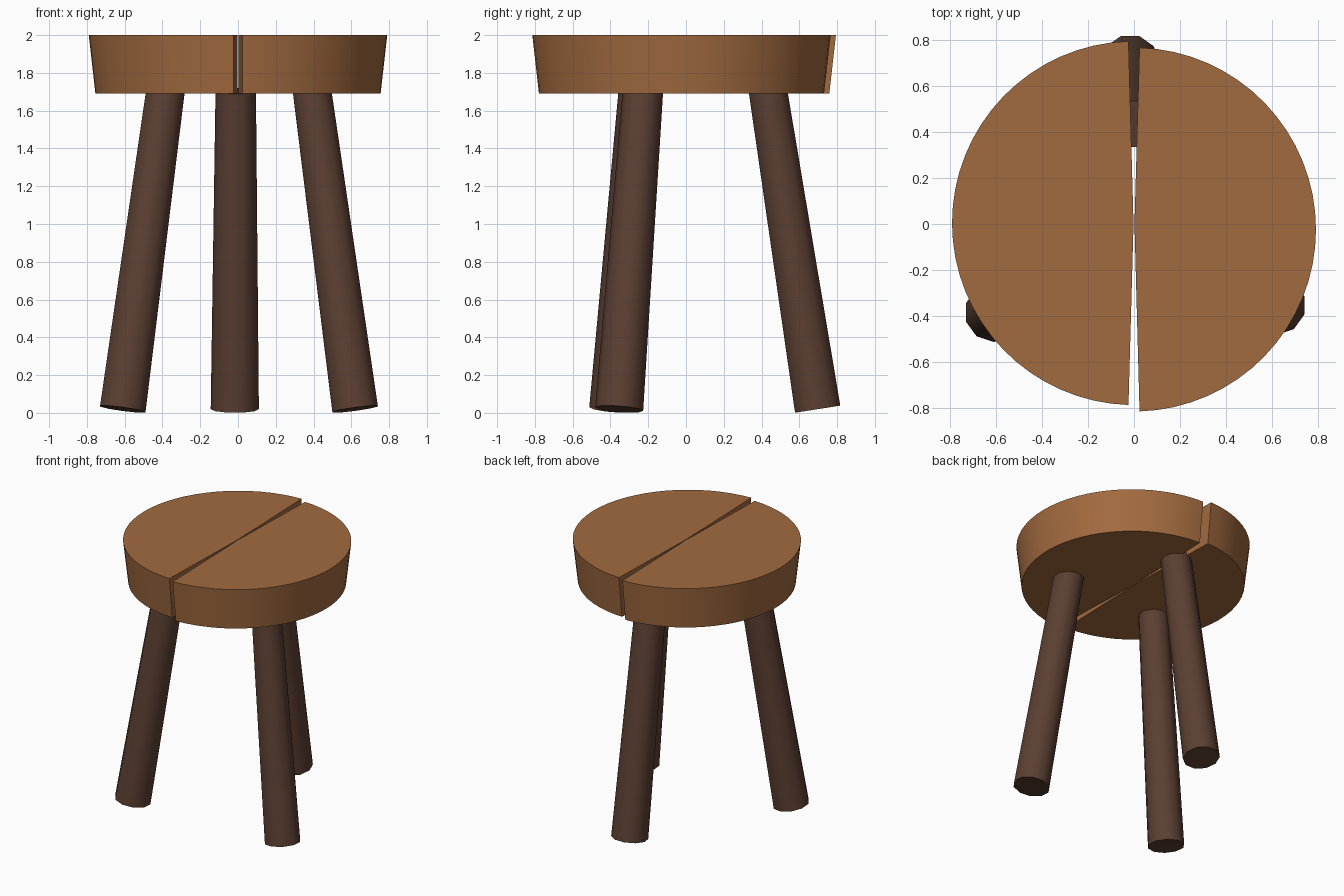
import bpy, bmesh, math
from mathutils import Vector

if "Cube" in bpy.data.objects:
    bpy.data.objects.remove(bpy.data.objects["Cube"])


def material(name, rgb):
    m = bpy.data.materials.new(name)
    m.diffuse_color = (*rgb, 1)
    m.use_nodes = True
    m.node_tree.nodes["Principled BSDF"].inputs["Base Color"].default_value = m.diffuse_color
    return m


SEAT = material("light_wood", (0.36, 0.145, 0.05))
LEG = material("dark_wood", (0.105, 0.05, 0.032))


def loft(name, lower, upper, mat):
    """Closed solid between two matching rings of points."""
    bm = bmesh.new()
    a = [bm.verts.new(p) for p in lower]
    b = [bm.verts.new(p) for p in upper]
    n = len(a)
    for i in range(n):
        j = (i + 1) % n
        bm.faces.new((a[i], a[j], b[j], b[i]))
    bm.faces.new(a[::-1])
    bm.faces.new(b)
    bmesh.ops.recalc_face_normals(bm, faces=bm.faces)
    mesh = bpy.data.meshes.new(name)
    bm.to_mesh(mesh)
    bm.free()
    obj = bpy.data.objects.new(name, mesh)
    bpy.context.collection.objects.link(obj)
    mesh.materials.append(mat)
    bpy.ops.object.select_all(action='DESELECT')
    obj.select_set(True)
    bpy.context.view_layer.objects.active = obj
    bpy.ops.object.shade_smooth_by_angle(angle=math.radians(40))
    return obj


def half_ring(side, radius, cy, z, gap=0.024, steps=32):
    """Half disc outline whose straight edge pinches towards the middle."""
    start = math.asin(gap / radius)
    pts = [Vector((side * 0.002, 0, z))]
    for i in range(steps + 1):
        t = start + (math.pi - 2 * start) * i / steps
        pts.append(Vector((side * radius * math.sin(t), cy + radius * math.cos(t), z)))
    return pts


# Seat: two tapered halves, slightly shifted, with a split between them
for name, side, cy in (("seat_left_half", -1, 0.004), ("seat_right_half", 1, -0.024)):
    loft(name, half_ring(side, 0.755, cy, 1.69), half_ring(side, 0.79, cy, 2.0), SEAT)


def leg(name, foot, top, flat_angle, sides=10):
    """Tapered, splayed leg with ends square to its axis."""
    foot, top = Vector(foot), Vector(top)
    turn = Vector((0, 0, 1)).rotation_difference(top - foot)

    def ring(centre, r):
        out = []
        for i in range(sides):
            t = flat_angle + 2 * math.pi * (i + 0.5) / sides
            out.append(centre + turn @ Vector((r * math.cos(t), r * math.sin(t), 0)))
        return out

    return loft(name, ring(foot, 0.1275), ring(top, 0.107), LEG)


# Legs: two at the front, one at the back
leg("front_left_leg", (-0.61, -0.385, 0.02), (-0.384, -0.25, 1.705), math.pi)
leg("front_right_leg", (0.62, -0.354, 0.02), (0.392, -0.228, 1.705), 0)
leg("back_leg", (-0.017, 0.697, 0.02), (-0.012, 0.434, 1.705), math.pi / 2)
